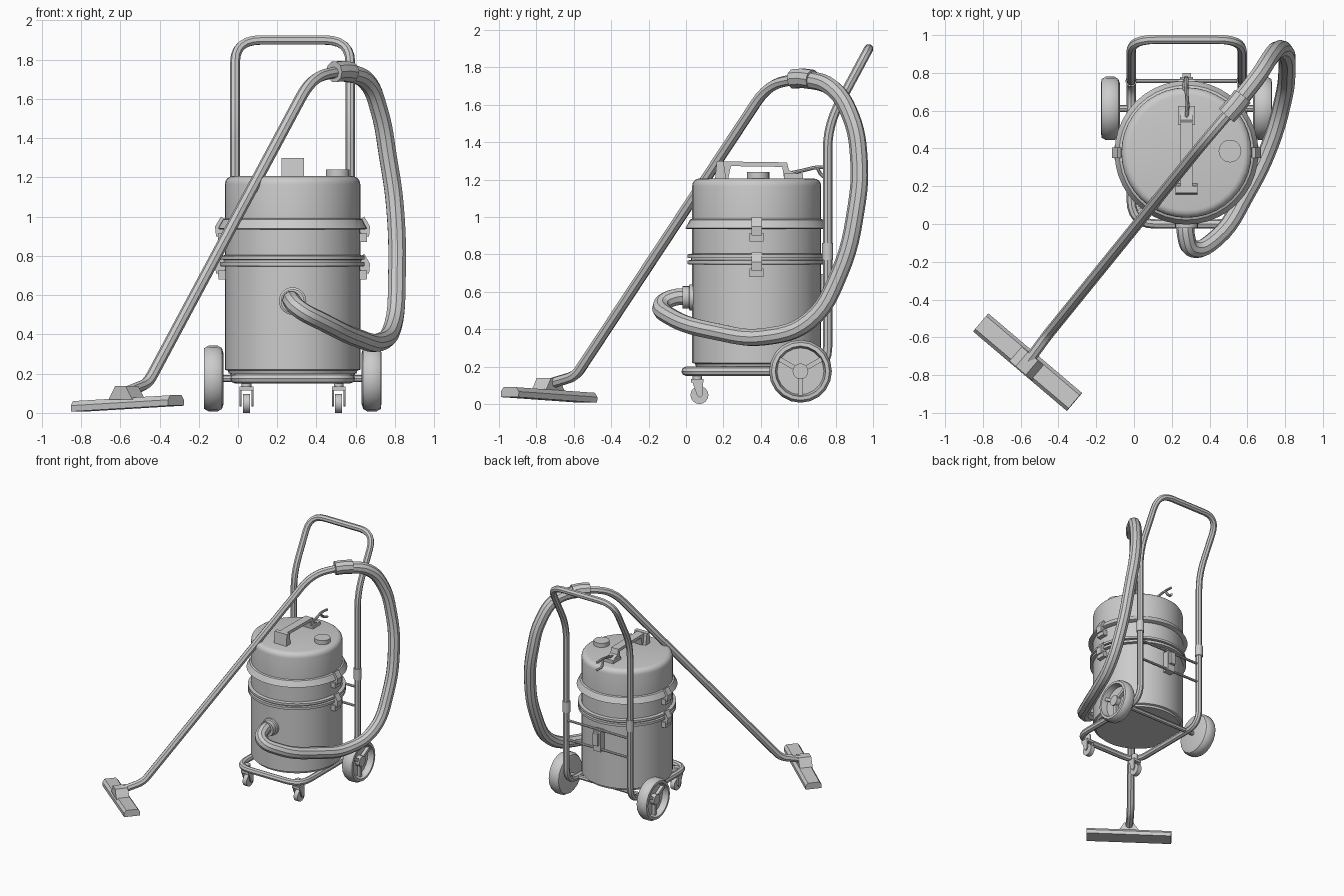
import bpy, bmesh
from math import pi, sin, cos, atan2
from mathutils import Vector

if "Cube" in bpy.data.objects:
    bpy.data.objects.remove(bpy.data.objects["Cube"])

CX, CY = 0.278, 0.378          # canister axis


def finish(name, bm, loc=(0, 0, 0), rot=(0, 0, 0)):
    bmesh.ops.recalc_face_normals(bm, faces=bm.faces)
    me = bpy.data.meshes.new(name)
    bm.to_mesh(me)
    bm.free()
    ob = bpy.data.objects.new(name, me)
    bpy.context.collection.objects.link(ob)
    ob.location, ob.rotation_euler = loc, rot
    smooth(ob)
    return ob


def smooth(ob):
    bpy.ops.object.select_all(action='DESELECT')
    ob.select_set(True)
    bpy.context.view_layer.objects.active = ob
    bpy.ops.object.shade_smooth_by_angle(angle=0.6)


def lathe(name, profile, loc, rot=(0, 0, 0), n=32):
    """Turn (radius, height) points around local z."""
    bm = bmesh.new()
    rings = []
    for r, h in profile:
        k = 1 if r == 0 else n
        rings.append([bm.verts.new((r * cos(2 * pi * i / n), r * sin(2 * pi * i / n), h)) for i in range(k)])
    for a, b in zip(rings, rings[1:]):
        for i in range(n):
            q = [a[i % len(a)], a[(i + 1) % len(a)], b[(i + 1) % len(b)], b[i % len(b)]]
            bm.faces.new(list(dict.fromkeys(q)))
    return finish(name, bm, loc, rot)


def cyl(name, r, h, loc, rot=(0, 0, 0), n=16):
    return lathe(name, [(0, 0), (r, 0), (r, h), (0, h)], loc, rot, n)


def prism(name, pts, width, loc=(0, 0, 0), angle=0, tilt=0):
    """Extrude a (u, z) outline by width across u, turned by angle around z."""
    bm = bmesh.new()
    f = bm.faces.new([bm.verts.new((u, -width / 2, z)) for u, z in pts])
    ext = bmesh.ops.extrude_face_region(bm, geom=[f])
    bmesh.ops.translate(bm, vec=(0, width, 0), verts=[v for v in ext['geom'] if isinstance(v, bmesh.types.BMVert)])
    return finish(name, bm, loc, (tilt, 0, angle))


def box(name, size, loc, rot=(0, 0, 0)):
    bm = bmesh.new()
    bmesh.ops.create_cube(bm, size=1)
    bmesh.ops.scale(bm, vec=size, verts=bm.verts)
    return finish(name, bm, loc, rot)


def fillet(pts, radius, closed=False):
    """Round the corners of a polyline."""
    P = [Vector(p) for p in pts]
    out = []
    for i, p in enumerate(P):
        if not closed and i in (0, len(P) - 1):
            out.append(p)
            continue
        a, b = P[i - 1] - p, P[(i + 1) % len(P)] - p
        p1 = p + a.normalized() * min(radius, a.length * .48)
        p2 = p + b.normalized() * min(radius, b.length * .48)
        for k in range(7):
            t = k / 6
            out.append(p1 * (1 - t) ** 2 + p * 2 * t * (1 - t) + p2 * t * t)
    return out


def tube(name, pts, r, closed=False, auto=False, sides=2):
    cu = bpy.data.curves.new(name, 'CURVE')
    cu.dimensions = '3D'
    cu.bevel_depth, cu.bevel_resolution, cu.use_fill_caps = r, sides, True
    sp = cu.splines.new('BEZIER' if auto else 'POLY')
    if auto:
        sp.bezier_points.add(len(pts) - 1)
        for bp, p in zip(sp.bezier_points, pts):
            bp.co = p
            bp.handle_left_type = bp.handle_right_type = 'AUTO'
        sp.resolution_u = 6
    else:
        sp.points.add(len(pts) - 1)
        for sp_p, p in zip(sp.points, pts):
            sp_p.co = (*p, 1)
    sp.use_cyclic_u = closed
    ob = bpy.data.objects.new(name, cu)
    bpy.context.collection.objects.link(ob)
    bpy.ops.object.select_all(action='DESELECT')
    ob.select_set(True)
    bpy.context.view_layer.objects.active = ob
    bpy.ops.object.convert(target='MESH')
    smooth(bpy.context.view_layer.objects.active)


# canister: tank, middle ring and lid
lathe("tank", [(0, .2), (.325, .2), (.33, .215), (.345, .22), (.345, .745), (.37, .748), (.37, .768),
               (.35, .77), (0, .77)], (CX, CY, 0), n=40)
lathe("middle_ring", [(0, .765), (.352, .765), (.352, .78), (.37, .782), (.37, .8), (.345, .804),
                      (.345, .95), (0, .95)], (CX, CY, 0), n=40)
lathe("lid", [(0, .935), (.37, .935), (.381, .94), (.357, .985), (.345, .99), (.345, 1.165)]
      + [(.305 + .04 * cos(a * pi / 8), 1.166 + .04 * sin(a * pi / 8)) for a in range(1, 5)]
      + [(0, 1.206)], (CX, CY, 0), n=40)
cyl("lid_knob", .06, .04, (.508, .386, 1.2), n=20)

# carrying handle with power cable
prism("lid_handle", [(.165, 1.2), (.185, 1.297), (.54, 1.292), (.55, 1.25), (.62, 1.225), (.62, 1.2),
                     (.525, 1.2), (.515, 1.268), (.24, 1.272), (.225, 1.2)], .065, (CX, 0, 0), pi / 2)
prism("handle_switch_block", [(.155, 1.2), (.165, 1.3), (.2, 1.3), (.215, 1.2)], .115, (CX, 0, 0), pi / 2)
box("handle_rear_block", (.09, .1, .03), (CX, .575, 1.217))
tube("power_cable", [(CX, .56, 1.235), (CX + .005, .63, 1.25), (CX, .7, 1.265), (CX, .775, 1.262)], .01, auto=True)
tube("cable_hook", [(CX, .7, 1.265), (CX - .015, .73, 1.22), (CX, .78, 1.2)], .01, auto=True)

# side latches, two on each side
for s in (1, -1):
    for zt, tag in ((1.0, "upper"), (.81, "lower")):
        side = "right" if s > 0 else "left"
        ang = 0 if s > 0 else pi
        prism(f"{tag}_latch_{side}", [(.34, zt - .015), (.365, zt), (.395, zt - .05), (.39, zt - .1),
                                      (.375, zt - .1), (.34, zt - .08)], .055, (CX, CY, 0), ang)
        prism(f"{tag}_latch_catch_{side}", [(.34, zt - .085), (.38, zt - .085), (.378, zt - .13),
                                            (.34, zt - .13)], .075, (CX, CY, 0), ang)

# trolley frame: base and push handle in one loop
XL, XR = -.015, .572
loop = [(XL, .757, .175), (XL, 0, .175), (XR, 0, .175), (XR, .757, .175), (XR, .757, 1.49),
        (XR, .977, 1.9), (XL, .977, 1.9), (XL, .757, 1.49)]
tube("trolley_frame", fillet(loop, .13, True), .025, closed=True)
for x, tag in ((XL, "left"), (XR, "right")):
    cyl(f"frame_sleeve_{tag}", .03, .09, (x, .757, .77))
for z, tag in ((.7, "upper"), (.54, "lower")):
    tube(f"rear_bar_{tag}", [(XL, .757, z), (XR, .757, z)], .01)
box("rear_clip", (.07, .055, .17), (CX, .75, .61))
box("rear_clip_lever", (.045, .03, .1), (CX, .785, .63))
tube("axle", [(-.12, .612, .175), (.67, .612, .175)], .018)

for s, side in ((1, "right"), (-1, "left")):
    # big wheel, recessed on its outer face
    rot = (0, s * pi / 2, 0)
    lathe(f"wheel_{side}", [(0, 0), (.13, 0), (.155, .008), (.168, .03), (.168, .075), (.155, .098),
                            (.135, .1), (.125, .05), (0, .05)], (CX + s * .352, .612, .175), rot, 20)
    cyl(f"wheel_hub_{side}", .042, .05, (CX + s * .39, .612, .175), rot)
    for k in range(3):
        a = k * 2 * pi / 3 - pi / 2
        box(f"wheel_spoke_{side}_{k}", (.03, .1, .025),
            (CX + s * .413, .612 + .08 * cos(a), .175 + .08 * sin(a)), (a, 0, 0))
    # front caster
    x = CX + s * .235
    cyl(f"caster_wheel_{side}", .048, .036, (x - .018, .072, .048), (0, pi / 2, 0))
    for t in (1, -1):
        prism(f"caster_fork_{side}_{t}", [(.03, .128), (.09, .128), (.09, .05), (.075, .033), (.06, .045)],
              .01, (x + t * .03, 0, 0), pi / 2)
    box(f"caster_top_{side}", (.07, .065, .02), (x, .06, .125))
    cyl(f"caster_stem_{side}", .025, .06, (x, .06, .125))

# hose with inlet collar and coupling
lathe("hose_inlet", [(0, 0), (.07, 0), (.07, .05), (.06, .055), (.06, .09), (.045, .09), (0, .09)],
      (CX, .07, .57), (pi / 2, 0, 0), 24)
tube("hose", [(.278, .04, .57), (.275, -.06, .57), (.31, -.13, .53), (.43, -.08, .465), (.6, .17, .385),
              (.72, .42, .36), (.79, .66, .445), (.81, .82, .7), (.8, .91, 1.05), (.765, .925, 1.3),
              (.72, .88, 1.54), (.655, .78, 1.69), (.53, .62, 1.742)], .047, auto=True, sides=3)
tube("hose_coupling", [(.575, .675, 1.735), (.535, .625, 1.742), (.49, .575, 1.738)], .054, sides=3)

# wand and floor nozzle
wand = [(.53, .62, 1.742), (.375, .44, 1.71), (-.46, -.59, .15), (-.57, -.74, .105)]
tube("wand", fillet(wand, .13)[:8] + fillet(wand, .05)[8:], .029)
ANG = atan2(-.763, -.647)
prism("floor_nozzle", [(-.0625, 0), (.0625, 0), (.0625, .03), (.045, .053), (-.045, .053), (-.0625, .03)],
      .65, (-.5625, -.7325, .022), ANG, .046)
prism("nozzle_neck", [(-.08, 0), (.08, 0), (.05, .045), (.035, .07), (-.035, .07), (-.05, .045)],
      .1, (-.567, -.738, .068), ANG + pi / 2)
